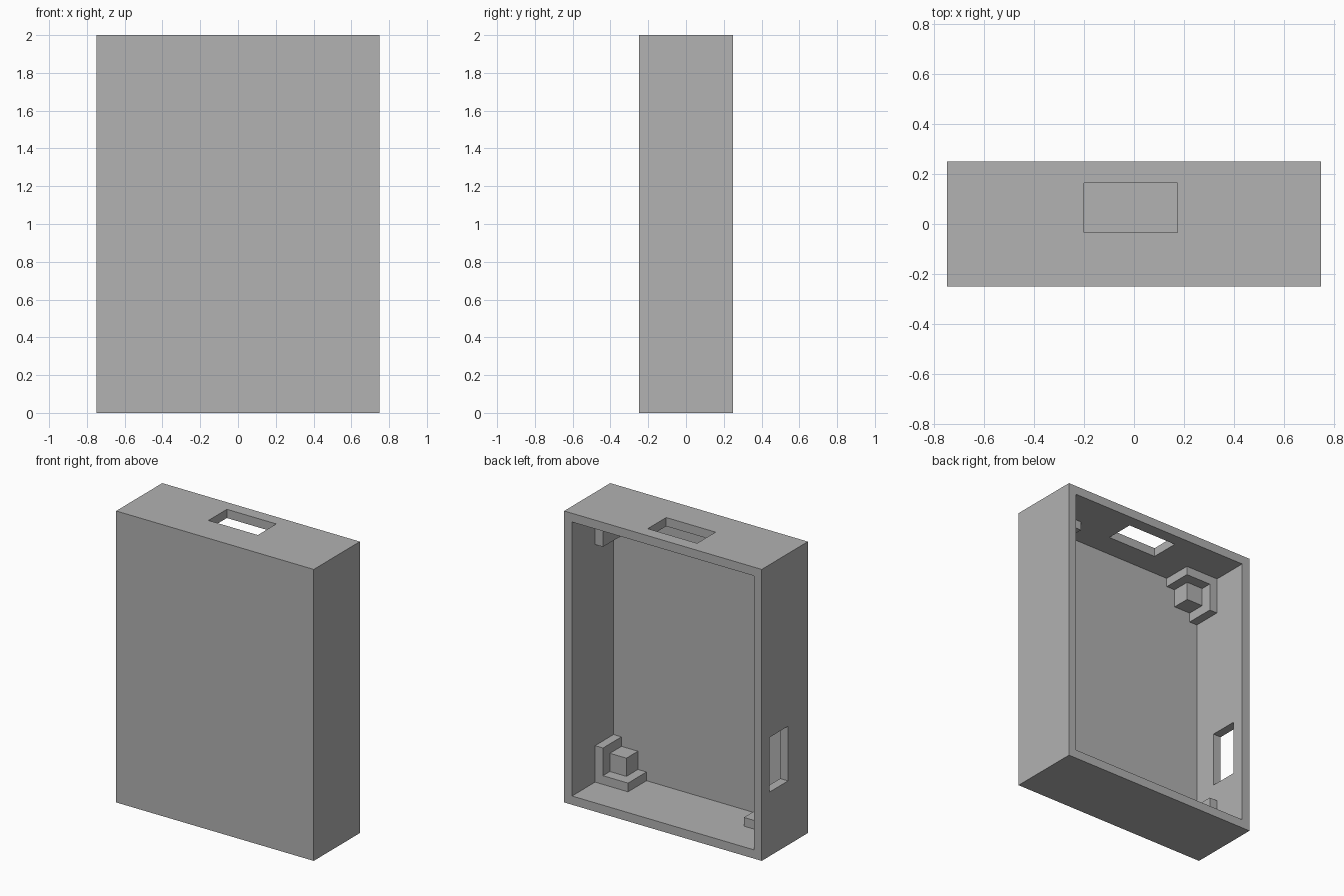
import bpy
import bmesh
from mathutils import Vector

default = bpy.data.objects.get("Cube")
if default:
    bpy.data.objects.remove(default, do_unlink=True)

W, D, H = 1.5, 0.5, 2.0        # outer size
WALL, FRONT = 0.06, 0.05       # side walls and front panel

grey = bpy.data.materials.new("plain_grey")
grey.use_nodes = True
colour = (0.445, 0.445, 0.445, 1)
grey.diffuse_color = colour
grey.node_tree.nodes["Principled BSDF"].inputs["Base Color"].default_value = colour


def finish(name, bm):
    bmesh.ops.recalc_face_normals(bm, faces=bm.faces)
    mesh = bpy.data.meshes.new(name)
    bm.to_mesh(mesh)
    bm.free()
    mesh.materials.append(grey)
    obj = bpy.data.objects.new(name, mesh)
    bpy.context.collection.objects.link(obj)
    return obj


def box(name, low, high):
    low, high = Vector(low), Vector(high)
    bm = bmesh.new()
    bmesh.ops.create_cube(bm, size=1)
    for v in bm.verts:
        v.co = (low + high) / 2 + v.co * (high - low)
    return finish(name, bm)


def prism(name, outline, y0, y1):
    """Extrude an x-z outline from y0 to y1."""
    bm = bmesh.new()
    face = bm.faces.new([bm.verts.new((x, y0, z)) for x, z in outline])
    made = bmesh.ops.extrude_face_region(bm, geom=[face])["geom"]
    for v in made:
        if isinstance(v, bmesh.types.BMVert):
            v.co.y = y1
    return finish(name, bm)


def cut(target, cutter):
    cutter.hide_render = True
    mod = target.modifiers.new("cut", 'BOOLEAN')
    mod.operation = 'DIFFERENCE'
    mod.solver = 'EXACT'
    mod.object = cutter
    bpy.context.view_layer.objects.active = target
    bpy.ops.object.modifier_apply(modifier=mod.name)
    bpy.data.objects.remove(cutter, do_unlink=True)


# Case: a box open at the back, with a slot in the top and in the right wall
case = box("case", (-W / 2, -D / 2, 0), (W / 2, D / 2, H))
floor_y = -D / 2 + FRONT
inner_x = W / 2 - WALL
cut(case, box("cavity_cutter", (-inner_x, floor_y, WALL), (inner_x, D, H - WALL)))
cut(case, box("top_slot_cutter", (-0.2, -0.035, H - 0.1), (0.175, 0.165, H + 0.1)))
cut(case, box("side_slot_cutter", (-W / 2 - 0.1, -0.035, 0.44), (-W / 2 + 0.1, 0.165, 0.815)))

# Corner posts: an L-shaped bracket with a shorter locating peg nested inside
ARM, THICK, PEG = 0.25, 0.06, 0.125
l_shape = [(0, 0), (ARM, 0), (ARM, THICK), (THICK, THICK), (THICK, ARM), (0, ARM)]
peg_end = THICK + PEG
peg_shape = [(THICK, THICK), (peg_end, THICK), (peg_end, peg_end), (THICK, peg_end)]

for side, sx in (("left", 1), ("right", -1)):
    for level, sz, z0 in (("lower", 1, WALL), ("upper", -1, H - WALL)):
        def place(shape):
            return [(sx * (inner_x - a), z0 + sz * b) for a, b in shape]
        prism(f"{level}_{side}_bracket", place(l_shape), floor_y, floor_y + 0.2)
        prism(f"{level}_{side}_peg", place(peg_shape), floor_y, floor_y + PEG)
